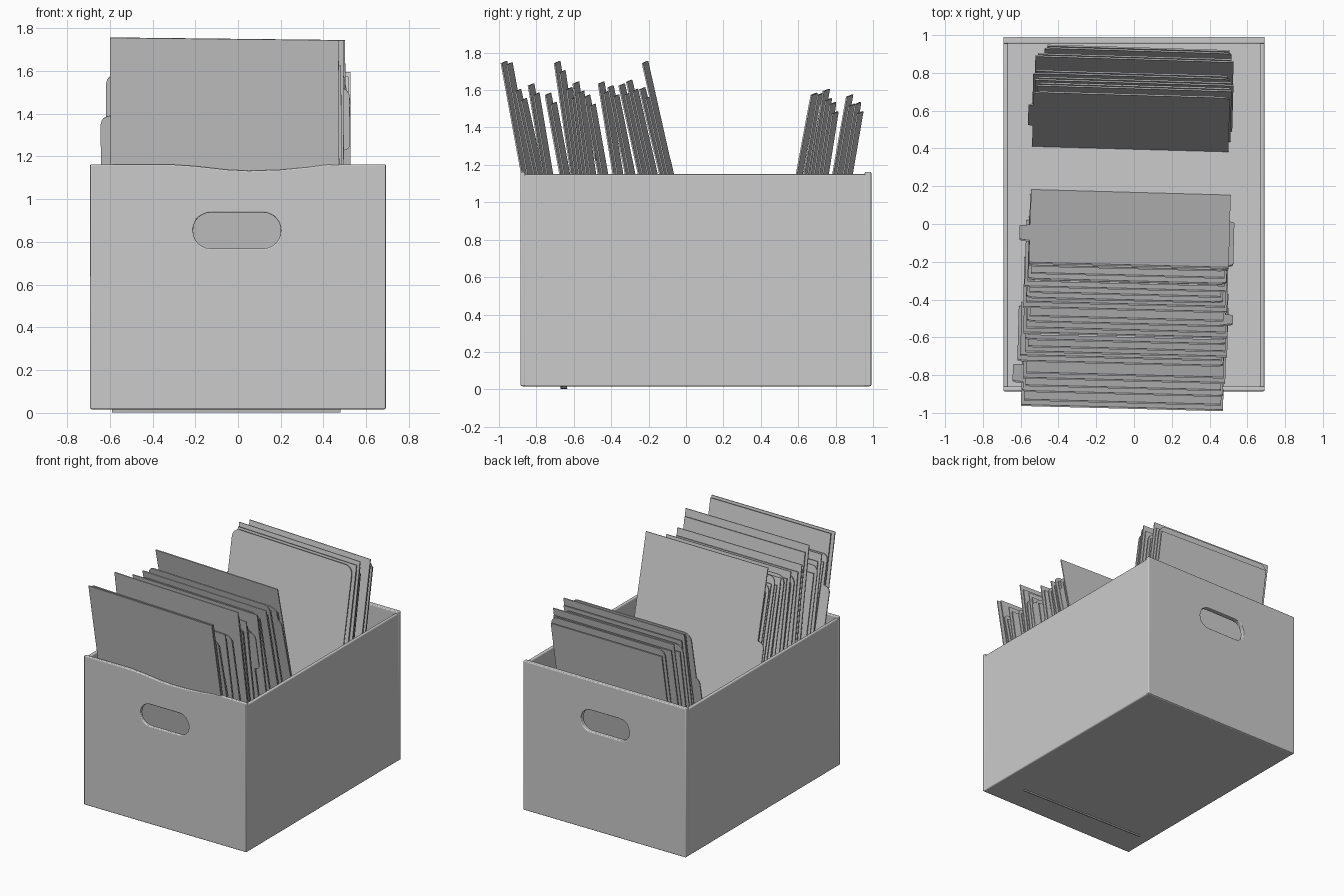
import bpy, bmesh, math
from mathutils import Matrix, Vector

if "Cube" in bpy.data.objects:
    bpy.data.objects.remove(bpy.data.objects["Cube"])


def rounded(points, steps=6):
    """Closed outline from (x, z, radius) corners."""
    out, n = [], len(points)
    for i, (x, z, r) in enumerate(points):
        p = Vector((x, z))
        if r <= 0:
            out.append(p)
            continue
        a = (Vector(points[i - 1][:2]) - p).normalized() * r
        b = (Vector(points[(i + 1) % n][:2]) - p).normalized() * r
        for k in range(steps + 1):
            t = math.pi / 2 * k / steps
            out.append(p + a * (1 - math.sin(t)) + b * (1 - math.cos(t)))
    return out


def panel(name, loops, thick, matrix, bevel=0):
    """Upright board cut to the outline loops (inner loops become holes)."""
    cu = bpy.data.curves.new(name, 'CURVE')
    cu.dimensions, cu.fill_mode, cu.extrude = '2D', 'BOTH', thick / 2
    for loop in loops:
        s = cu.splines.new('POLY')
        s.points.add(len(loop) - 1)
        for p, v in zip(s.points, loop):
            p.co = (v[0], v[1], 0, 1)
        s.use_cyclic_u = True
    tmp = bpy.data.objects.new(name + "_curve", cu)
    bpy.context.collection.objects.link(tmp)
    dg = bpy.context.evaluated_depsgraph_get()
    me = bpy.data.meshes.new_from_object(tmp.evaluated_get(dg))
    bpy.data.objects.remove(tmp)
    bm = bmesh.new()
    bm.from_mesh(me)
    bmesh.ops.remove_doubles(bm, verts=bm.verts, dist=1e-5)
    bmesh.ops.transform(bm, matrix=matrix @ Matrix.Rotation(math.pi / 2, 4, 'X'), verts=bm.verts)
    bmesh.ops.recalc_face_normals(bm, faces=bm.faces)
    bm.to_mesh(me)
    bm.free()
    return finish(name, me, bevel)


def board(name, lo, hi, bevel):
    me = bpy.data.meshes.new(name)
    bm = bmesh.new()
    lo, hi = Vector(lo), Vector(hi)
    bmesh.ops.create_cube(bm, size=1, matrix=Matrix.Translation((lo + hi) / 2)
                          @ Matrix.Diagonal((*(hi - lo), 1)))
    bm.to_mesh(me)
    bm.free()
    return finish(name, me, bevel)


def finish(name, me, bevel):
    ob = bpy.data.objects.new(name, me)
    bpy.context.collection.objects.link(ob)
    if bevel:
        m = ob.modifiers.new("soft_edges", 'BEVEL')
        m.width, m.segments, m.limit_method = bevel, 3, 'ANGLE'
        m.angle_limit = math.radians(40)
    return ob


# Box floor and side walls
board("box_floor", (-0.69, -0.88, 0.015), (0.69, 0.985, 0.04), 0.01)
for side, x in (("left", -0.678), ("right", 0.678)):
    board(f"box_{side}_wall", (x - 0.012, -0.875, 0.016), (x + 0.012, 0.98, 1.15), 0.008)

# End walls with a hand hole; the front rim sags in the middle
hole = rounded([(-0.21, 0.77, 0.08), (0.2, 0.77, 0.08), (0.2, 0.937, 0.08), (-0.21, 0.937, 0.08)])
sag = [(0.42, 1.163), (0.33, 1.15), (0.2, 1.138), (0.05, 1.133), (-0.05, 1.138),
       (-0.2, 1.155), (-0.32, 1.163)]
base = [(-0.692, 0.018), (0.692, 0.018)]
front = base + [(0.692, 1.163)] + sag + [(-0.692, 1.163)]
back = base + [(0.692, 1.163), (-0.692, 1.163)]
panel("box_front_wall", [front, hole], 0.025, Matrix.Translation((0, -0.873, 0)), 0.006)
panel("box_back_wall", [back, hole], 0.035, Matrix.Translation((0, 0.973, 0)), 0.006)

# Folders: y at rim, y at top, top z, left x, right x, corner radius, side tab
# side tab = (side, lower z, upper z, depth)
RIM = 1.15
folders = [
    (-0.865, -0.975, 1.75, -0.59, 0.48, 0, None),
    (-0.80, -0.90, 1.60, -0.58, 0.48, 0.04, (-1, 0.95, 1.38, 0.055)),
    (-0.75, -0.83, 1.63, -0.58, 0.49, 0, None),
    (-0.66, -0.74, 1.58, -0.61, 0.48, 0.05, None),
    (-0.60, -0.69, 1.75, -0.57, 0.50, 0, None),
    (-0.56, -0.625, 1.61, -0.57, 0.49, 0.06, None),
    (-0.52, -0.59, 1.64, -0.58, 0.50, 0, None),
    (-0.455, -0.53, 1.57, -0.56, 0.49, 0.06, (1, 1.2, 1.5, 0.04)),
    (-0.375, -0.455, 1.64, -0.58, 0.50, 0, None),
    (-0.31, -0.405, 1.62, -0.56, 0.48, 0.06, None),
    (-0.24, -0.345, 1.63, -0.57, 0.50, 0, None),
    (-0.19, -0.305, 1.65, -0.55, 0.50, 0.05, None),
    (-0.125, -0.235, 1.61, -0.55, 0.51, 0.05, (1, 0.5, 1.5, 0.025)),
    (-0.085, -0.22, 1.75, -0.545, 0.512, 0, (-1, 0.85, 1.22, 0.055)),
    (0.605, 0.685, 1.58, -0.54, 0.50, 0.06, (-1, 0.6, 1.2, 0.025)),
    (0.645, 0.72, 1.58, -0.52, 0.51, 0, None),
    (0.68, 0.75, 1.60, -0.53, 0.52, 0, None),
    (0.725, 0.785, 1.53, -0.54, 0.50, 0.06, None),
    (0.80, 0.875, 1.57, -0.53, 0.52, 0, None),
    (0.855, 0.92, 1.53, -0.48, 0.51, 0.06, None),
]


def sheet(name, y_bottom, z_bottom, angle, height, x0, x1, r, tab):
    """One leaning cardboard sheet, with an optional tab on one side."""
    left, right = [], []
    if tab:
        s, z0, z1, d = tab
        x = x1 if s > 0 else x0
        pts = [(x, z0, 0), (x + s * d, z0 + 0.01, 0.02),
               (x + s * d, z1 - 0.01, 0.035), (x, z1, 0)]
        if s > 0:
            right = pts
        else:
            left = pts[::-1]
    outline = [(x0, 0, 0), (x1, 0, 0)] + right + [(x1, height - 0.006, r), (x0, height + 0.006, r)] + left
    m = (Matrix.Translation((0, y_bottom, z_bottom)) @ Matrix.Rotation(math.radians(-1.6), 4, 'Z')
         @ Matrix.Rotation(-angle, 4, 'X'))
    panel(name, [rounded(outline)], 0.008, m)


for i, (yr, yt, zt, x0, x1, r, tab) in enumerate(folders):
    zb = 0.003 if i == 0 else 0.045
    slope = (yt - yr) / (zt - RIM)
    yb = yr - slope * (RIM - zb)
    angle = math.atan(slope)
    height = (zt - zb) / math.cos(angle)
    sheet(f"folder_{i + 1}_cover", yb, zb, angle, height, x0, x1, r, tab)
    # Paper held behind each cover
    if i not in (13, 14):
        sheet(f"folder_{i + 1}_paper", yb + 0.02, 0.045, angle, height - 0.05,
              x0 + 0.015, x1 - 0.01, 0, None)

# Smooth shading with sharp edges kept
bpy.ops.object.select_all(action='SELECT')
bpy.context.view_layer.objects.active = bpy.context.selected_objects[0]
bpy.ops.object.shade_smooth_by_angle(angle=math.radians(30))
